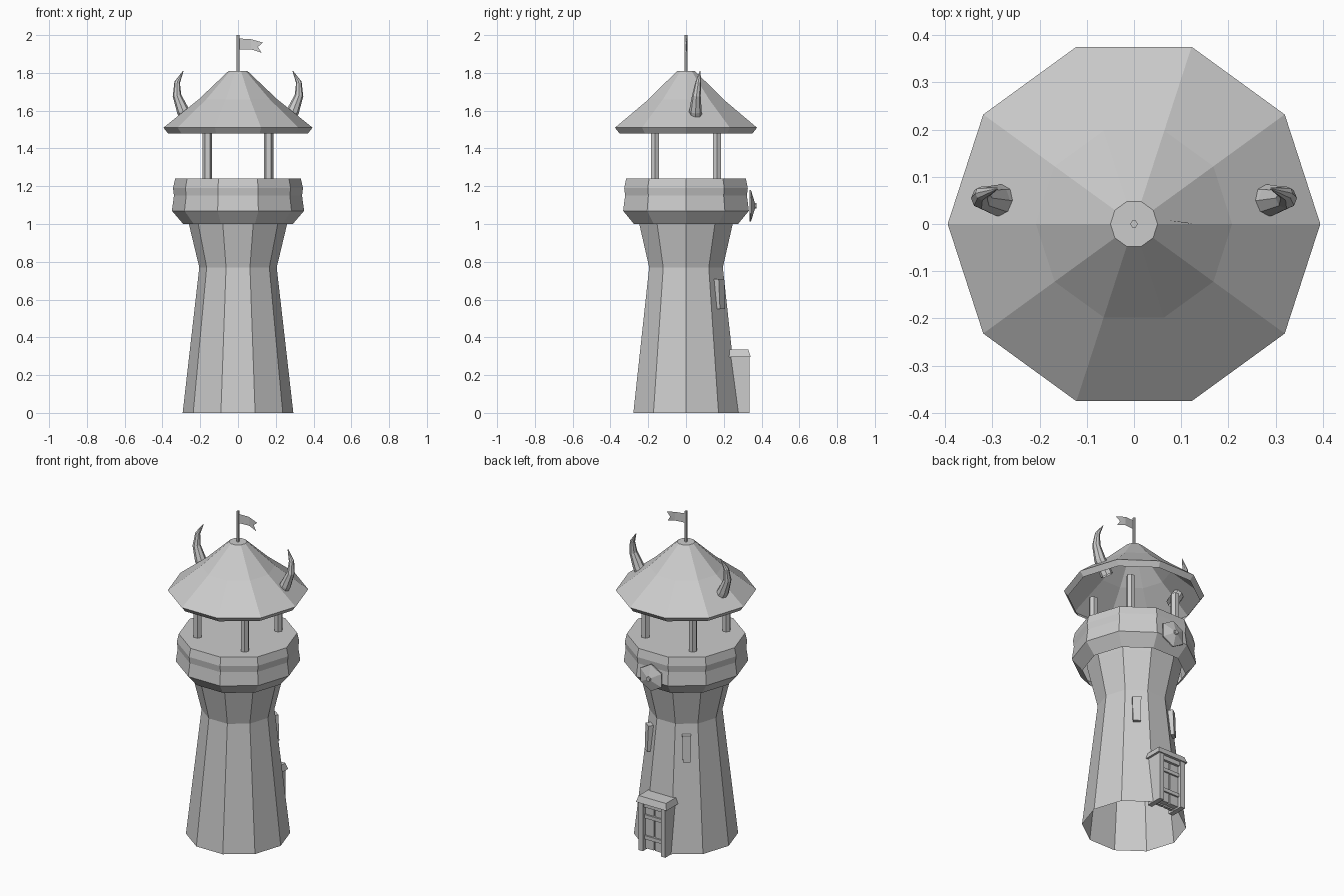
import bpy, bmesh
from math import sin, cos, pi, radians
from mathutils import Vector, Matrix

if "Cube" in bpy.data.objects:
    bpy.data.objects.remove(bpy.data.objects["Cube"])

stone = bpy.data.materials.new("light_grey")
stone.use_nodes = True
GREY = (0.6, 0.6, 0.6, 1)
stone.diffuse_color = GREY
stone.node_tree.nodes["Principled BSDF"].inputs["Base Color"].default_value = GREY


def finish(name, bm, matrix=None):
    """Turn a bmesh into a flat shaded object."""
    if matrix:
        bm.transform(matrix)
    bmesh.ops.recalc_face_normals(bm, faces=bm.faces)
    mesh = bpy.data.meshes.new(name)
    bm.to_mesh(mesh)
    bm.free()
    mesh.materials.append(stone)
    obj = bpy.data.objects.new(name, mesh)
    bpy.context.collection.objects.link(obj)
    return obj


def skin(bm, rings, cap_start=False, cap_end=True):
    """Bridge equal rings of points with quads."""
    loops = [[bm.verts.new(p) for p in ring] for ring in rings]
    n = len(loops[0])
    for a, b in zip(loops, loops[1:]):
        for i in range(n):
            j = (i + 1) % n
            bm.faces.new((a[i], a[j], b[j], b[i]))
    if cap_start:
        bm.faces.new(loops[0])
    if cap_end:
        bm.faces.new(loops[-1])


def lathe(name, profile, sides=10, cap_start=False, cap_end=True, matrix=None):
    """Faceted turned part from (radius, height) pairs."""
    bm = bmesh.new()
    rings = [[(r * cos(2 * pi * i / sides), r * sin(2 * pi * i / sides), z)
              for i in range(sides)] for r, z in profile]
    skin(bm, rings, cap_start, cap_end)
    return finish(name, bm, matrix)


def box(name, x, y, z, taper=0, matrix=None):
    """Box from ranges; taper pulls the top in on three sides."""
    bm = bmesh.new()
    rings = []
    for h, t in ((z[0], 0), (z[1], taper)):
        rings.append([(x[0] + t, y[0], h), (x[1] - t, y[0], h),
                      (x[1] - t, y[1] - t, h), (x[0] + t, y[1] - t, h)])
    skin(bm, rings, True, True)
    return finish(name, bm, matrix)


# Tower and lookout platform
lathe("tower", [(0.293, 0), (0.205, 0.77), (0.26, 1.0), (0.275, 1.08)], cap_end=False)
lathe("platform", [(0.29, 1.0), (0.35, 1.07), (0.339, 1.15),
                   (0.344, 1.19), (0.333, 1.24)])

# Roof shell and its posts
lathe("roof", [(0.371, 1.48), (0.395, 1.51), (0.208, 1.66), (0.05, 1.81)])
for sx, side in ((1, "left"), (-1, "right")):
    for sy, end in ((1, "back"), (-1, "front")):
        lathe(f"post_{end}_{side}", [(0.025, 1.23), (0.025, 1.49)], 6, True,
              matrix=Matrix.Translation((sx * 0.162, sy * 0.164, 0)))

# Curved horns on the roof
HORN = [(0.24, 0.05, 1.515, 0.036), (0.292, 0.05, 1.6, 0.033), (0.323, 0.055, 1.68, 0.023),
        (0.322, 0.065, 1.75, 0.015), (0.29, 0.075, 1.81, 0.002)]
for sx, side in ((1, "left"), (-1, "right")):
    bm = bmesh.new()
    rings = []
    for k, (x, y, z, r) in enumerate(HORN):
        prev = Vector(HORN[max(k - 1, 0)][:3])
        after = Vector(HORN[min(k + 1, len(HORN) - 1)][:3])
        along = (after - prev).normalized()
        u = Vector((0, 1, 0)).cross(along).normalized()
        v = along.cross(u)
        rings.append([Vector((x, y, z)) + r * (u * cos(i * pi / 4) + v * sin(i * pi / 4))
                      for i in range(8)])
    skin(bm, rings)
    finish(f"horn_{side}", bm, Matrix.Diagonal((sx, 1, 1, 1)))

# Flagpole and swallowtail flag
lathe("flagpole", [(0.008, 1.8), (0.008, 2.0)], 6)
bm = bmesh.new()
top = [(0.005, 0, 1.982), (0.07, 0.008, 1.978), (0.132, 0, 1.96)]
low = [(0.005, 0, 1.925), (0.07, 0.008, 1.924), (0.125, 0, 1.907)]
notch = (0.105, 0.004, 1.938)
t = [bm.verts.new(p) for p in top]
b = [bm.verts.new(p) for p in low]
n = bm.verts.new(notch)
bm.faces.new((b[0], b[1], t[1], t[0]))
bm.faces.new((b[1], n, t[1]))
bm.faces.new((n, t[2], t[1]))
bm.faces.new((b[1], b[2], n))
finish("flag", bm)

# Narrow windows on the two rear slanted walls
for angle, side in ((54, "left"), (126, "right")):
    bm = bmesh.new()
    rings = [[(0.18, -w, z), (r, -w, z), (r, w, z), (0.18, w, z)]
             for r, w, z in ((0.238, 0.022, 0.55), (0.232, 0.025, 0.71))]
    skin(bm, rings, True, True)
    finish(f"window_{side}", bm, Matrix.Rotation(radians(angle), 4, "Z"))

# Doorway: jambs, lintel, planks and cross rails
for s, side in ((1, "left"), (-1, "right")):
    x = sorted((s * 0.062, s * 0.092))
    box(f"door_jamb_{side}", x, (0.23, 0.335), (0, 0.3))
    x = sorted((s * 0.004, s * 0.062))
    box(f"door_leaf_{side}", x, (0.25, 0.31), (0.01, 0.3))
box("door_lintel", (-0.105, 0.105), (0.228, 0.342), (0.297, 0.335), 0.012)
box("door_head", (-0.062, 0.062), (0.25, 0.325), (0.27, 0.3))
for i, z in enumerate((0.07, 0.2)):
    box(f"door_rail_{i + 1}", (-0.062, 0.062), (0.29, 0.32), (z, z + 0.022))

# Shield with a boss on the rear of the platform
to_back = Matrix.Translation((0, 0.342, 1.096)) @ Matrix.Rotation(-pi / 2, 4, "X") \
    @ Matrix.Rotation(pi / 2, 4, "Z")
lathe("shield", [(0.083, -0.006), (0.083, 0.002), (0.018, 0.022)], 6, True, matrix=to_back)
lathe("shield_boss", [(0.016, 0.015), (0.014, 0.031)], 6, matrix=to_back)
